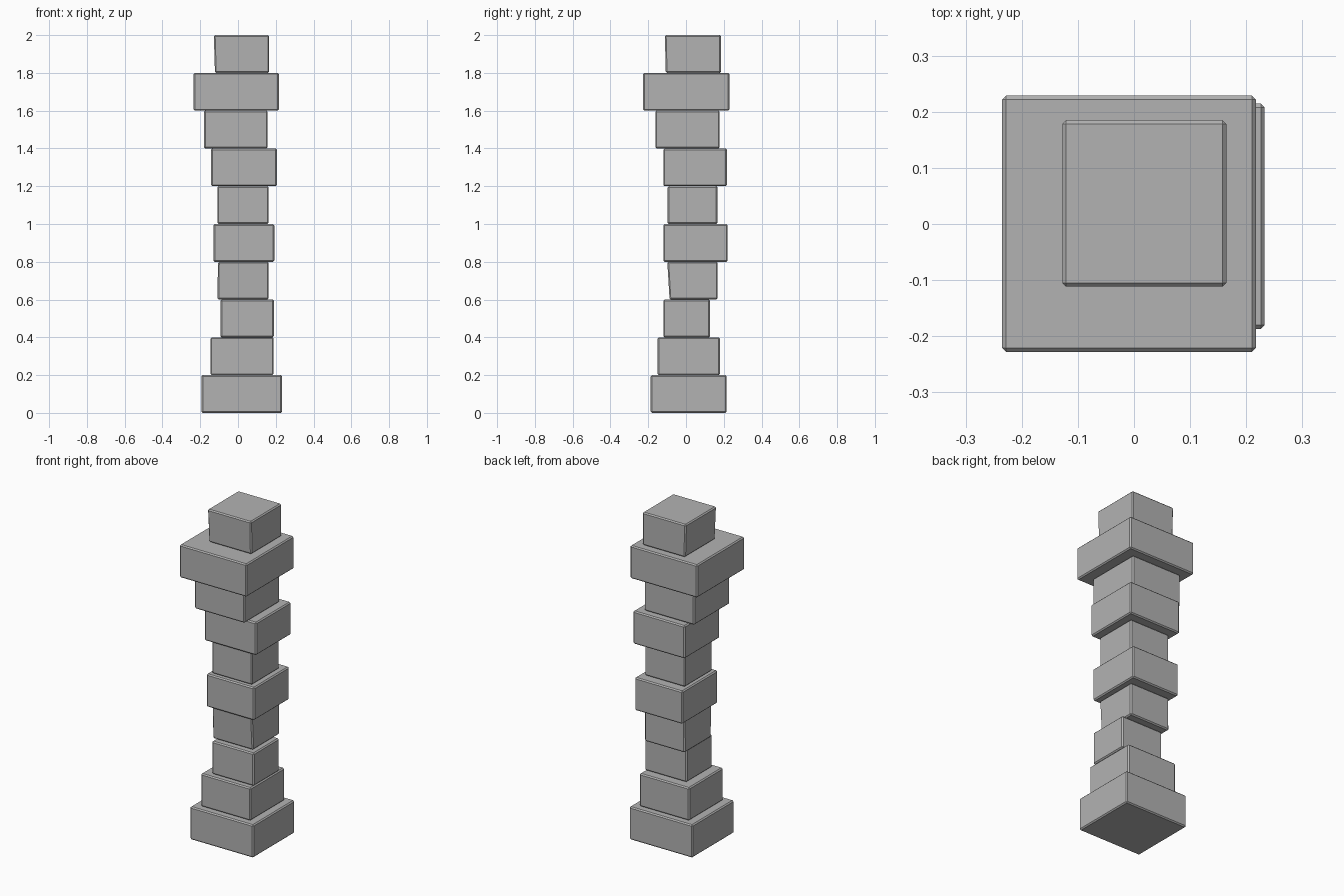
import bpy
import bmesh

if "Cube" in bpy.data.objects:
    bpy.data.objects.remove(bpy.data.objects["Cube"], do_unlink=True)

stone = bpy.data.materials.new("grey stone")
stone.use_nodes = True
grey = (0.45, 0.45, 0.45, 1)
stone.diffuse_color = grey
stone.node_tree.nodes["Principled BSDF"].inputs["Base Color"].default_value = grey

HEIGHT = 0.2
BEVEL = 0.007


def block(name, level, x0, x1, y0, y1, inset_x=0, inset_y=0):
    """Chamfered block; the insets pull in the lower left and front edges."""
    bm = bmesh.new()
    bmesh.ops.create_cube(bm, size=1)
    for v in bm.verts:
        low = v.co.z < 0
        left, front = v.co.x < 0, v.co.y < 0
        v.co.x = x0 + inset_x * low if left else x1
        v.co.y = y0 + inset_y * low if front else y1
        v.co.z = (level if low else level + 1) * HEIGHT
    bmesh.ops.bevel(bm, geom=bm.edges[:], offset=BEVEL, segments=1,
                    affect='EDGES', profile=0.5)
    mesh = bpy.data.meshes.new(name)
    bm.to_mesh(mesh)
    bm.free()
    mesh.materials.append(stone)
    obj = bpy.data.objects.new(name, mesh)
    bpy.context.collection.objects.link(obj)


# Stack from the ground up: name, left/right and front/back limits, insets
stack = [
    ("base_block", -0.193, 0.233, -0.187, 0.215),
    ("lower_step_block", -0.146, 0.189, -0.15, 0.179),
    ("lower_shaft_block", -0.093, 0.19, -0.12, 0.127),
    ("tapered_shaft_block", -0.106, 0.162, -0.099, 0.168, -0.003, 0.012),
    ("lower_collar_block", -0.13, 0.192, -0.12, 0.221),
    ("middle_shaft_block", -0.109, 0.162, -0.097, 0.167),
    ("upper_collar_block", -0.143, 0.206, -0.12, 0.217),
    ("upper_shaft_block", -0.18, 0.157, -0.162, 0.178),
    ("capital_block", -0.235, 0.217, -0.228, 0.229),
    ("top_block", -0.128, 0.165, -0.112, 0.185, 0.006, 0.005),
]
for level, (name, *limits) in enumerate(stack):
    block(name, level, *limits)
